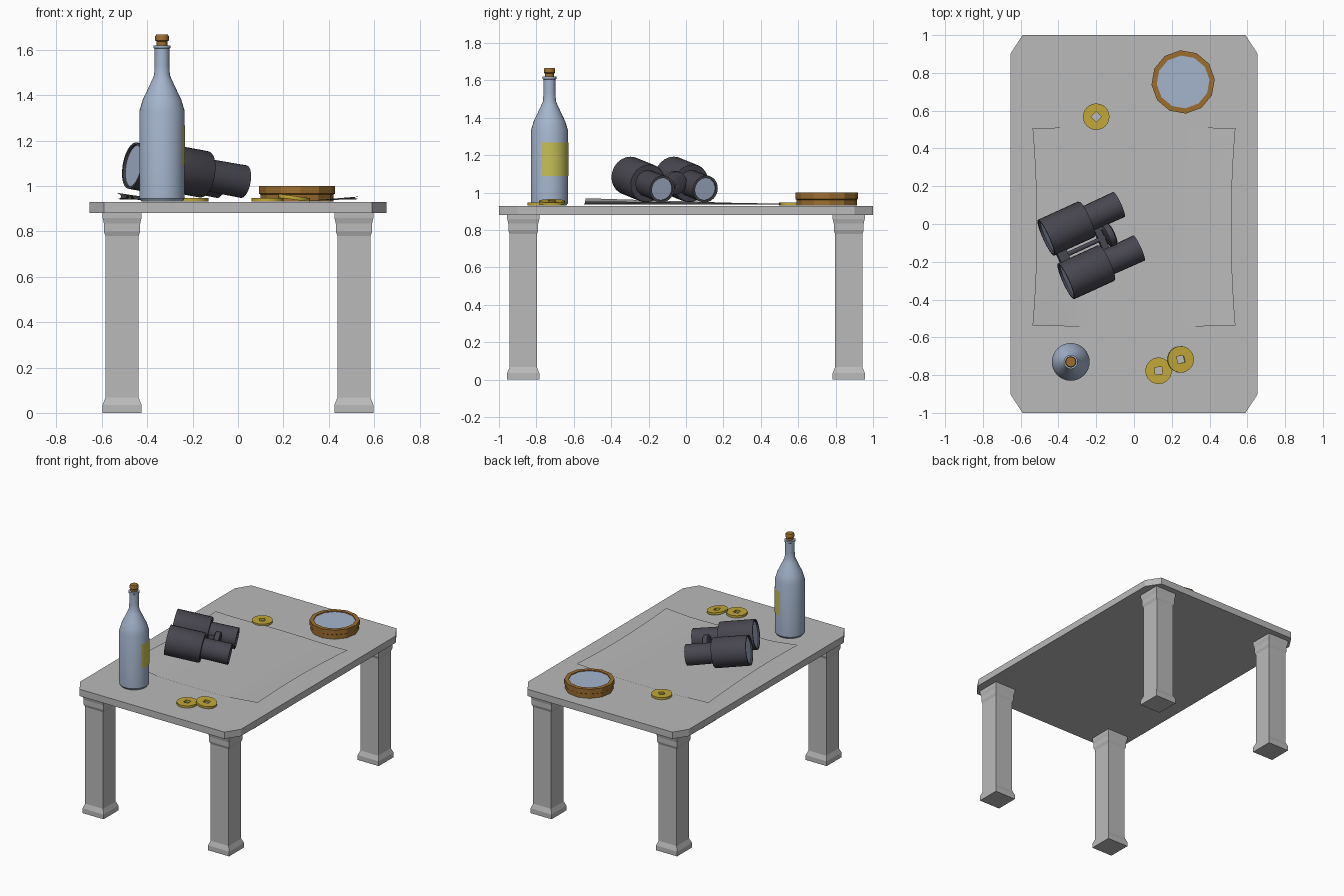
import bpy, bmesh, math
from mathutils import Matrix, Vector

if "Cube" in bpy.data.objects:
    bpy.data.objects.remove(bpy.data.objects["Cube"])


def mat(name, r, g, b):
    m = bpy.data.materials.new(name)
    lin = [((c / 255 + 0.055) / 1.055) ** 2.4 for c in (r, g, b)]
    m.diffuse_color = (*lin, 1)
    m.use_nodes = True
    m.node_tree.nodes["Principled BSDF"].inputs["Base Color"].default_value = m.diffuse_color
    return m


STONE = mat("table_grey", 186, 186, 186)
GLASS = mat("blue_glass", 165, 181, 205)
DARK = mat("dark_rubber", 72, 71, 80)
BROWN = mat("brown_wood", 156, 110, 48)
GOLD = mat("coin_gold", 194, 168, 56)
LABEL = mat("label_yellow", 200, 192, 88)


def finish(name, bm, mats, M=None, smooth=True):
    bmesh.ops.remove_doubles(bm, verts=bm.verts, dist=1e-5)
    if M is not None:
        bm.transform(M)
    me = bpy.data.meshes.new(name)
    bm.to_mesh(me)
    bm.free()
    for m in mats:
        me.materials.append(m)
    ob = bpy.data.objects.new(name, me)
    bpy.context.collection.objects.link(ob)
    if smooth:
        bpy.ops.object.select_all(action='DESELECT')
        ob.select_set(True)
        bpy.context.view_layer.objects.active = ob
        bpy.ops.object.shade_smooth_by_angle(angle=math.radians(35))
    return ob


def loft(name, rings, mats, M=None, smooth=True, closed=False, seg_mat=None):
    """Skin a stack of rings; cap the ends, or join last to first when closed."""
    bm = bmesh.new()
    vs = [[bm.verts.new(p) for p in r] for r in rings]
    n = len(rings[0])
    for i in range(len(rings) if closed else len(rings) - 1):
        a, b = vs[i], vs[(i + 1) % len(vs)]
        for j in range(n):
            k = (j + 1) % n
            f = bm.faces.new((a[j], a[k], b[k], b[j]))
            f.material_index = (seg_mat or {}).get(i, 0)
    if not closed:
        for r in (vs[0], vs[-1]):
            if r[0].co.xy.length > 1e-4:
                bm.faces.new(r)
    bmesh.ops.remove_doubles(bm, verts=bm.verts, dist=1e-5)
    bmesh.ops.recalc_face_normals(bm, faces=bm.faces)
    return finish(name, bm, mats, M, smooth)


def circle(r, z, n, off=0):
    return [(r * math.cos(off + math.tau * j / n), r * math.sin(off + math.tau * j / n), z)
            for j in range(n)]


def lathe(name, profile, n, mats, M=None, seg_mat=None, smooth=True, off=0):
    return loft(name, [circle(r, z, n, off) for r, z in profile], mats, M, smooth,
                seg_mat=seg_mat)


def box(name, lo, hi, mats, M):
    ring = lambda z: [(lo[0], lo[1], z), (hi[0], lo[1], z), (hi[0], hi[1], z), (lo[0], hi[1], z)]
    return loft(name, [ring(lo[2]), ring(hi[2])], mats, M, smooth=False)


T = Matrix.Translation

# Table top with clipped corners
corner = [(0.655, 0.9), (0.59, 1.0)]
outline = corner + [(-x, y) for x, y in corner[::-1]]
outline += [(-x, -y) for x, y in outline]
loft("table_top", [[(x, y, z) for x, y in outline] for z in (0.88, 0.93)], [STONE], smooth=False)

# Four square legs with flared foot and head
leg = [(0.086, 0), (0.086, 0.035), (0.073, 0.068), (0.073, 0.78),
       (0.08, 0.80), (0.08, 0.835), (0.086, 0.86), (0.086, 0.882)]
for sx, fx in ((-1, "left"), (1, "right")):
    for sy, fy in ((-1, "front"), (1, "back")):
        loft(f"{fy}_{fx}_leg", [[(-h, -h, z), (h, -h, z), (h, h, z), (-h, h, z)] for h, z in leg],
             [STONE], T((sx * 0.511, sy * 0.87, 0)), smooth=False)

# Bottle, cork and wrapped label
B = T((-0.335, -0.73, 0))
lathe("bottle", [(0, 0.931), (0.09, 0.931), (0.1, 0.945), (0.1, 1.33), (0.085, 1.38), (0.066, 1.42),
                 (0.045, 1.465), (0.035, 1.488), (0.032, 1.53), (0.032, 1.605), (0.037, 1.608),
                 (0.037, 1.62), (0, 1.62)], 32, [GLASS], B)
lathe("cork", [(0, 1.6), (0.024, 1.6), (0.024, 1.637), (0.03, 1.642), (0.03, 1.66),
               (0.026, 1.667), (0, 1.667)], 12, [BROWN], B)
bm = bmesh.new()
cols = []
for i in range(13):
    a = math.radians(-27 + 112 * i / 12)
    cols.append([bm.verts.new((0.102 * math.cos(a), 0.102 * math.sin(a), z)) for z in (1.09, 1.267)])
for a, b in zip(cols, cols[1:]):
    bm.faces.new((a[0], b[0], b[1], a[1]))
finish("bottle_label", bm, [LABEL], B)

# Round wooden case with a glass face
lathe("round_case", [(0, 0.931), (0.162, 0.931), (0.162, 0.962), (0.168, 0.966), (0.168, 1.0),
                     (0.14, 1.0), (0.14, 0.994), (0, 0.994)], 12, [BROWN, GLASS],
      T((0.26, 0.752, 0)), seg_mat={6: 1}, smooth=False, off=math.radians(5))


# Coins with square holes
def coin(name, x, y, z, spin, tilt=0):
    n, hole = 24, 0.019

    def square(h):
        return [tuple(c * hole / max(abs(math.cos(t)), abs(math.sin(t)))
                      for c in (math.cos(t), math.sin(t))) + (h,)
                for t in (math.tau * j / n for j in range(n))]
    M = T((x, y, z)) @ Matrix.Rotation(tilt, 4, 'Y') @ Matrix.Rotation(math.radians(spin), 4, 'Z')
    loft(name, [circle(0.07, -0.008, n), circle(0.07, 0.008, n), square(0.008), square(-0.008)],
         [GOLD], M, closed=True)


coin("coin_back", -0.2, 0.568, 0.939, 45)
coin("coin_front", 0.13, -0.777, 0.939, 5)
coin("coin_leaning", 0.247, -0.717, 0.948, 12, math.radians(8))

# Large sheet of paper, gently wavy with curled edges
N = 12
bm = bmesh.new()
grid = []
for i in range(N + 1):
    u = 2 * i / N - 1
    row = []
    for j in range(N + 1):
        v = 2 * j / N - 1
        x = u * (0.515 + 0.022 * v * v)
        y = -0.015 + v * (0.53 + 0.008 * math.cos(3 * u))
        z = 0.936 + 0.012 * max(0, abs(u) - 0.6) / 0.4 * (1 - 0.5 * v)
        z += 0.02 * max(0, -u - 0.5) * max(0, 0.6 - v)
        row.append(bm.verts.new((x, y, z)))
    grid.append(row)
for i in range(N):
    for j in range(N):
        bm.faces.new((grid[i][j], grid[i + 1][j], grid[i + 1][j + 1], grid[i][j + 1]))
finish("paper_sheet", bm, [STONE])

# Binoculars: local z runs from the front lenses to the eyepieces, local -y is up
yaw, pitch = math.radians(24.5), math.radians(9.5)
Z = Vector((math.cos(yaw) * math.cos(pitch), math.sin(yaw) * math.cos(pitch), -math.sin(pitch)))
X = Vector((math.sin(yaw), -math.cos(yaw), 0))
Y = Z.cross(X)
F = T((-0.413, -0.188, 1.09)) @ Matrix((X, Y, Z)).transposed().to_4x4()
barrel = [(0, 0.012), (0.094, 0.012), (0.094, 0), (0.104, 0), (0.104, 0.235), (0.1, 0.242),
          (0.071, 0.242), (0.073, 0.43), (0.06, 0.43), (0.06, 0.422), (0, 0.422)]
for s, side in ((-1, "left"), (1, "right")):
    lathe(f"binocular_{side}_barrel", barrel, 24, [DARK, GLASS], F @ T((s * 0.127, 0, 0)),
          seg_mat={0: 1, 9: 1})
box("binocular_front_bridge", (-0.04, -0.02, 0.015), (0.04, 0.02, 0.07), [DARK], F)
box("binocular_rear_bridge", (-0.07, -0.015, 0.25), (0.07, 0.025, 0.285), [DARK], F)
lathe("binocular_hinge_rod", [(0, 0.03), (0.012, 0.03), (0.012, 0.34), (0, 0.34)], 12, [DARK], F)
lathe("binocular_focus_wheel", [(0, 0.29), (0.05, 0.29), (0.062, 0.297), (0.062, 0.328),
                                (0.05, 0.335), (0, 0.335)], 20, [DARK], F @ T((0, -0.015, 0)))
